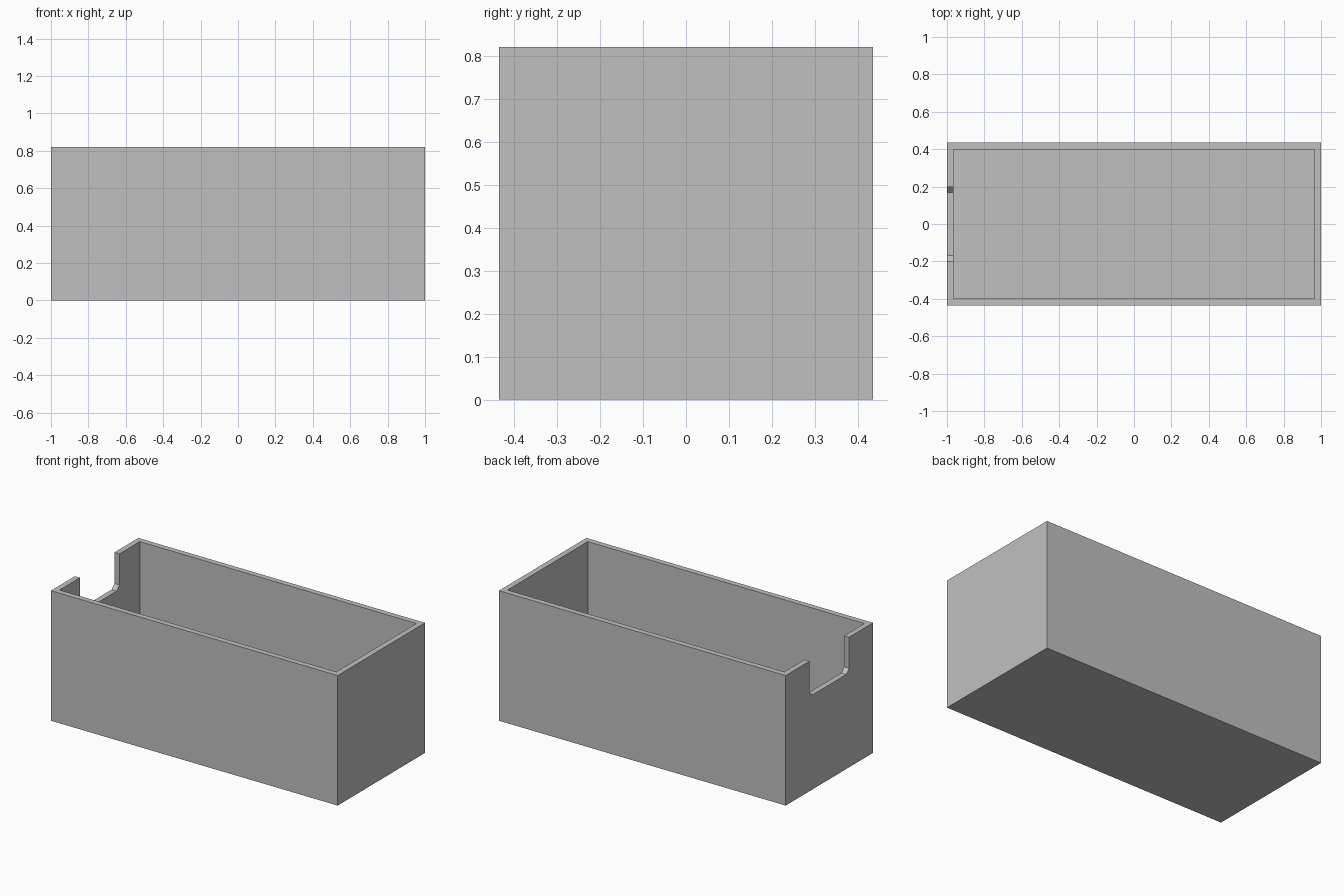
import bpy
import bmesh

cube = bpy.data.objects.get("Cube")
if cube:
    bpy.data.objects.remove(cube, do_unlink=True)

LENGTH, WIDTH, HEIGHT, WALL = 2.0, 0.87, 0.82, 0.05
NOTCH_HALF, NOTCH_Z, CHAMFER = 0.197, 0.596, 0.028

grey = bpy.data.materials.new("light_grey")
grey.use_nodes = True
colour = (0.53, 0.53, 0.53, 1)
grey.diffuse_color = colour
grey.node_tree.nodes["Principled BSDF"].inputs["Base Color"].default_value = colour


def make_object(name, bm):
    bmesh.ops.recalc_face_normals(bm, faces=bm.faces)
    mesh = bpy.data.meshes.new(name)
    bm.to_mesh(mesh)
    bm.free()
    mesh.materials.append(grey)
    obj = bpy.data.objects.new(name, mesh)
    bpy.context.collection.objects.link(obj)
    return obj


# Open box: inset the top face and push it down to the floor
bm = bmesh.new()
bmesh.ops.create_cube(bm, size=1)
bmesh.ops.scale(bm, vec=(LENGTH, WIDTH, HEIGHT), verts=bm.verts)
bmesh.ops.translate(bm, vec=(0, 0, HEIGHT / 2), verts=bm.verts)
top = max(bm.faces, key=lambda f: f.calc_center_median().z)
bmesh.ops.inset_region(bm, faces=[top], thickness=WALL)
pushed = bmesh.ops.extrude_discrete_faces(bm, faces=[top])["faces"][0]
bmesh.ops.translate(bm, vec=(0, 0, WALL - HEIGHT), verts=pushed.verts)
box = make_object("open_box", bm)

# Notch cutter: chamfered profile extruded through the end wall
half = [(NOTCH_HALF - CHAMFER, NOTCH_Z), (NOTCH_HALF, NOTCH_Z + CHAMFER),
        (NOTCH_HALF, HEIGHT + 0.1)]
profile = half + [(-y, z) for y, z in reversed(half)]
bm = bmesh.new()
face = bm.faces.new([bm.verts.new((-LENGTH / 2 - 0.1, y, z)) for y, z in profile])
result = bmesh.ops.extrude_face_region(bm, geom=[face])["geom"]
moved = [v for v in result if isinstance(v, bmesh.types.BMVert)]
bmesh.ops.translate(bm, vec=(0.1 + WALL * 2 , 0, 0), verts=moved)
cutter = make_object("notch_cutter", bm)
cutter.hide_render = True

# Cut the notch, keep the result and discard the cutter
cut = box.modifiers.new("notch", 'BOOLEAN')
cut.operation = 'DIFFERENCE'
cut.solver = 'EXACT'
cut.object = cutter
bpy.context.view_layer.update()
evaluated = box.evaluated_get(bpy.context.evaluated_depsgraph_get())
finished = bpy.data.meshes.new_from_object(evaluated)
box.modifiers.clear()
box.data = finished
finished.name = "open_box"
bpy.data.objects.remove(cutter, do_unlink=True)
